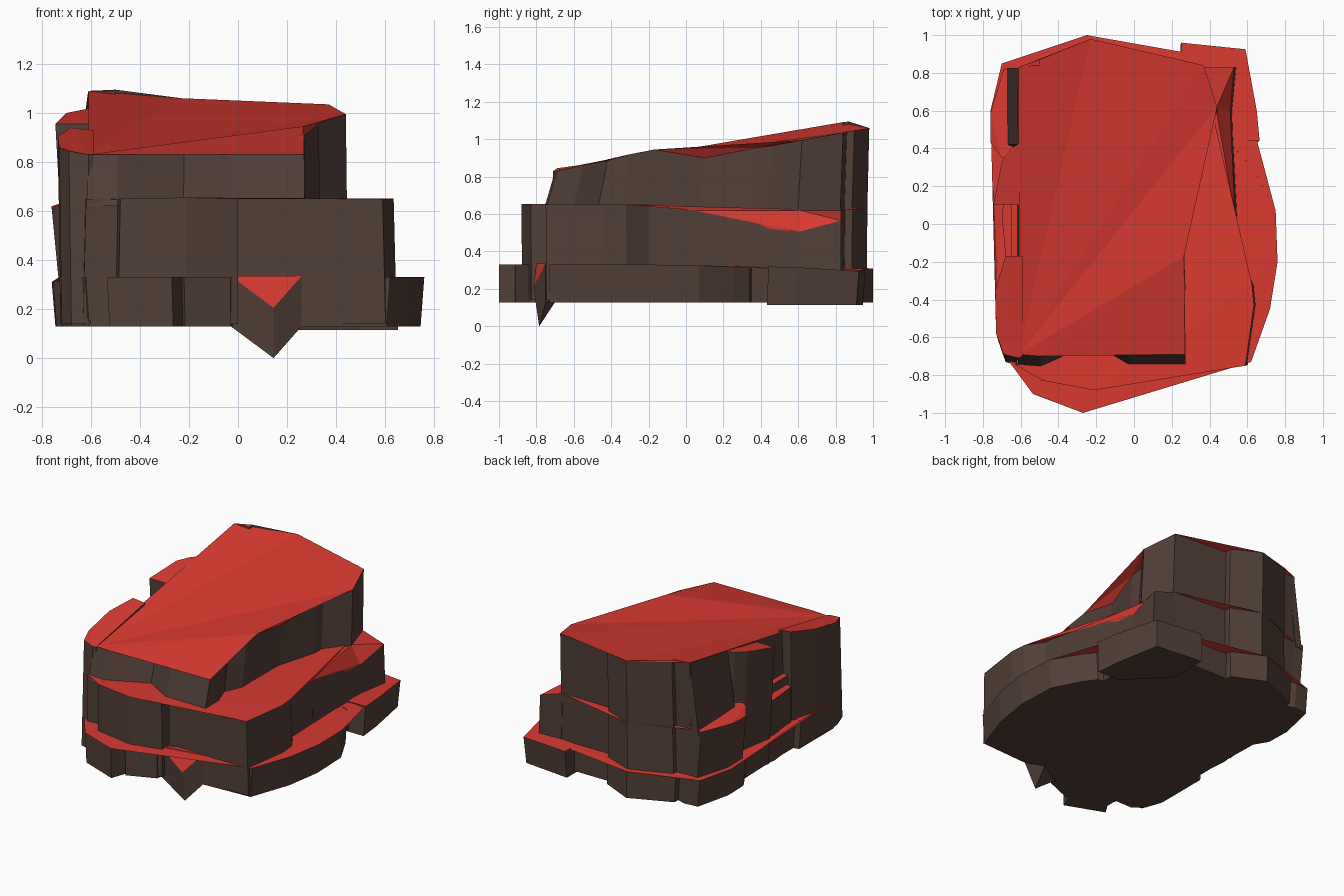
import bpy, bmesh

def material(name, color):
    m = bpy.data.materials.new(name)
    m.diffuse_color = color
    return m

BROWN = material("rock_side", (0.085, 0.05, 0.039, 1))
RED = material("rock_top", (0.68, 0.042, 0.03, 1))

def finish(name, bm):
    bmesh.ops.recalc_face_normals(bm, faces=bm.faces[:])
    me = bpy.data.meshes.new(name)
    bm.to_mesh(me)
    bm.free()
    me.materials.append(BROWN)
    me.materials.append(RED)
    ob = bpy.data.objects.new(name, me)
    bpy.context.collection.objects.link(ob)

def slab(name, outline, bottom, sx=1.0, sy=1.0, oy=0.0, creases=()):
    """Prism from (x, y, top z) points; red cap, brown walls tapering to the bottom."""
    bm = bmesh.new()
    top = [bm.verts.new(p) for p in outline]
    low = [bm.verts.new((x * sx, y * sy + oy, bottom)) for x, y, z in outline]
    n = len(top)
    for i in range(n):
        j = (i + 1) % n
        bm.faces.new((low[i], low[j], top[j], top[i]))
    bm.faces.new(low[::-1])
    caps = [bm.faces.new(top)]
    caps[0].material_index = 1
    # fold the cap along the given corner pairs
    for a, b in creases:
        f = next(c for c in caps if top[a] in c.verts[:] and top[b] in c.verts[:])
        caps.append(bmesh.utils.face_split(f, top[a], top[b])[0])
    bmesh.ops.triangulate(bm, faces=caps, ngon_method='EAR_CLIP')
    finish(name, bm)

# Highest step with the sloping plateau
slab("upper_step", [
    (-.61, -.69, .83), (-.49, -.70, .83), (-.22, -.58, .835), (-.03, -.69, .83),
    (.27, -.69, .83), (.27, -.55, .86), (.22, -.42, .885), (.27, -.30, .92),
    (.265, -.17, .945), (.26, .10, .90), (.33, .38, .955), (.33, .46, .965),
    (.44, .62, .995), (.37, .84, 1.035), (-.03, .86, 1.04), (-.03, .90, 1.045),
    (-.23, .98, 1.06), (-.50, .87, 1.095), (-.50, .84, 1.09), (-.61, .83, 1.09)],
    .62, sx=1.01, sy=1.03, oy=-.04, creases=((0, 8), (0, 12)))

# Middle step and the lower body of the rear wall
slab("middle_step", [
    (-.62, -.75, .65), (-.49, -.75, .65), (-.48, -.83, .65), (-.21, -.88, .655),
    (0, -.83, .65), (0, -.75, .65), (.59, -.75, .65), (.635, -.43, .65),
    (.625, -.32, .65), (.55, -.20, .65), (.535, .05, .62), (.26, .10, .625),
    (.31, .60, .62), (.36, .83, .62), (-.03, .85, .63), (-.03, .89, .63),
    (-.23, .97, .63), (-.50, .86, .63), (-.50, .83, .63), (-.62, .82, .63),
    (-.65, .40, .63), (-.65, -.17, .63)],
    .14, sx=1.02, sy=.995)

# Sagging shelf behind the middle step on the right
slab("right_shelf", [
    (.20, .04, .63), (.535, .04, .62), (.52, .36, .56), (.515, .45, .52),
    (.51, .60, .505), (.53, .83, .565), (.36, .83, .62), (.435, .61, .62),
    (.33, .45, .62), (.32, .37, .62), (.25, .10, .625)], .14, sx=1.03,
    creases=((1, 9), (4, 7)))

# Buttresses along the left side
slab("front_left_pillar", [
    (-.59, -.70, .83), (-.61, -.71, .83), (-.69, -.69, .845), (-.73, -.58, .86),
    (-.735, -.35, .905), (-.68, -.17, .94), (-.59, -.17, .93)],
    .14, sx=.985, sy=1.03, oy=-.02)
slab("left_pillar", [
    (-.60, .04, .95), (-.61, .10, .955), (-.745, .10, .955), (-.70, .33, 1.0),
    (-.65, .40, 1.01), (-.60, .43, 1.02)], .14, sx=.94)
slab("left_notch_ledge", [
    (-.58, -.18, .60), (-.68, -.17, .56), (-.70, .04, .56), (-.69, .12, .57),
    (-.58, .12, .60)], .14)
slab("rear_left_ledge", [
    (-.58, .33, .68), (-.70, .35, .64), (-.76, .43, .61), (-.76, .59, .62),
    (-.69, .82, .63), (-.58, .82, .66)], .14, sx=.94)
slab("rear_left_flare", [
    (-.57, .40, 1.0), (-.612, .42, 1.015), (-.614, .60, 1.045),
    (-.612, .825, 1.085), (-.57, .825, 1.08)], .6, sx=1.1)

# Broad bottom step
slab("base_step", [
    (-.62, -.75, .33), (-.49, -.75, .33), (-.49, -.83, .33), (-.535, -.90, .33),
    (-.27, -1.0, .33), (-.23, -.89, .33), (-.22, -.915, .33), (-.03, -.84, .33),
    (-.02, -.79, .33), (.25, -.75, .33), (.62, -.73, .33), (.72, -.45, .33),
    (.76, -.20, .33), (.75, .07, .325), (.65, .26, .32), (.59, .34, .32),
    (.55, .35, .32), (.54, .86, .29), (-.03, .86, .31), (-.03, .90, .31),
    (-.25, 1.0, .31), (-.54, .88, .31), (-.54, .84, .31), (-.60, .86, .31),
    (-.70, .85, .31), (-.76, .60, .31), (-.755, .43, .31), (-.70, .34, .31),
    (-.69, 0, .32), (-.69, -.20, .33), (-.73, -.21, .33), (-.73, -.58, .33),
    (-.69, -.69, .33)], .128, sx=.98)

# Rear right block on the bottom step
slab("rear_right_block", [
    (.25, .70, .30), (.50, .44, .32), (.665, .44, .32), (.65, .60, .315),
    (.59, .925, .295), (.25, .96, .30)], .115, sx=.98, sy=.985)

# Pointed chip hanging at the front
bm = bmesh.new()
lt, rt, mid, tip, lb, rb, bt, bb = [bm.verts.new(p) for p in (
    (-.03, -.80, .335), (.26, -.75, .335), (.145, -.815, .205), (.145, -.785, 0),
    (-.03, -.80, .13), (.26, -.75, .13), (.14, -.70, .335), (.14, -.70, .13))]
for f in ((lt, mid, tip, lb), (mid, rt, rb, tip), (lt, lb, bb, bt),
          (rt, bt, bb, rb), (lb, tip, bb), (tip, rb, bb)):
    bm.faces.new(f)
for f in ((lt, rt, mid), (lt, bt, rt)):
    bm.faces.new(f).material_index = 1
finish("front_chip", bm)
